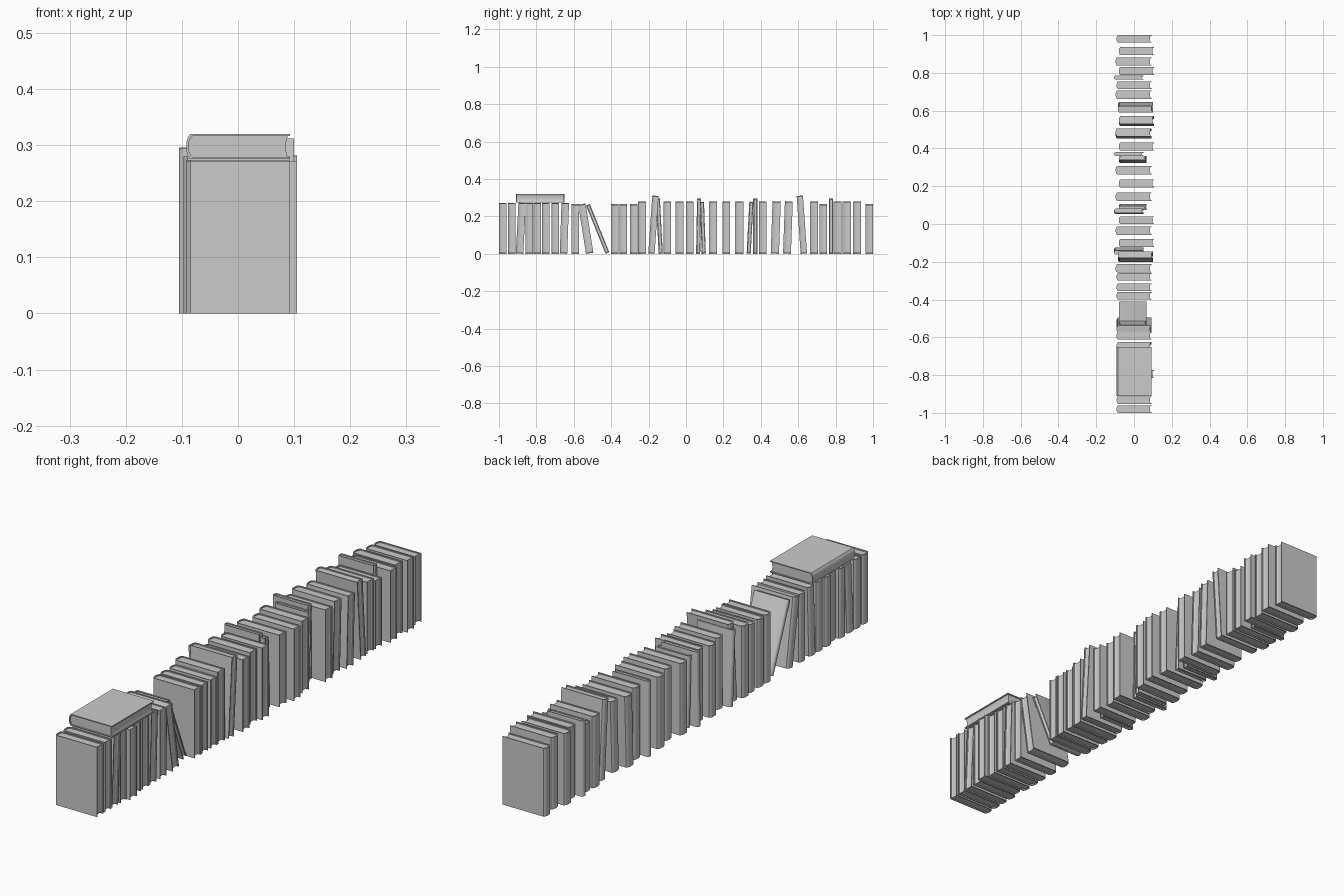
import bpy, bmesh, math

cube = bpy.data.objects.get("Cube")
if cube:
    bpy.data.objects.remove(cube)

grey = bpy.data.materials.new("plain grey")
grey.use_nodes = True
grey.diffuse_color = (0.6, 0.6, 0.6, 1)
grey.node_tree.nodes["Principled BSDF"].inputs["Base Color"].default_value = grey.diffuse_color

COVER = 0.004   # board thickness
INSET = 0.004   # how far the pages sit inside the boards
BULGE = 0.007   # roundness of the spine

# Book kinds: spine x, fore edge x, thickness, height
KINDS = {
    "low": (-0.092, 0.092, 0.04, 0.266),
    "wide": (-0.097, 0.092, 0.044, 0.28),
    "deep": (-0.08, 0.105, 0.042, 0.28),
    "shallow": (-0.105, 0.05, 0.022, 0.295),
    "tall": (-0.085, 0.1, 0.034, 0.31),
    "slim": (-0.08, 0.065, 0.022, 0.278),
    "large": (-0.092, 0.093, 0.045, 0.26),
}


def prism(bm, outline, low, high):
    """Extrude a flat outline from low to high."""
    base = [bm.verts.new((x, y, low)) for x, y in outline]
    face = bm.faces.new(base)
    top = bmesh.ops.extrude_face_region(bm, geom=[face])["geom"]
    moved = [v for v in top if isinstance(v, bmesh.types.BMVert)]
    bmesh.ops.translate(bm, verts=moved, vec=(0, 0, high - low))


def curve(x, half, bulge, steps=10):
    """Bowed line across the thickness, from +half to -half."""
    rows = [1 - 2 * i / steps for i in range(steps + 1)]
    return [(x - bulge * (1 - abs(u) ** 3), u * half) for u in rows]


def make_book(name, kind):
    spine, fore, thick, height = KINDS[kind]
    half = thick / 2
    inner = half - COVER
    bm = bmesh.new()
    # Cover wraps round the spine
    outside = curve(spine + BULGE, half, BULGE)
    inside = curve(spine + BULGE + COVER, inner, BULGE)
    cover = [(fore, half)] + outside + [(fore, -half), (fore, -inner)]
    cover += inside[::-1] + [(fore, inner)]
    prism(bm, cover, 0, height)
    # Page block with hollow fore edge
    pages = inside + curve(fore - INSET, inner, BULGE / 2)[::-1]
    prism(bm, pages, INSET, height - INSET)
    bmesh.ops.recalc_face_normals(bm, faces=bm.faces)
    mesh = bpy.data.meshes.new(name)
    bm.to_mesh(mesh)
    bm.free()
    mesh.materials.append(grey)
    book = bpy.data.objects.new(name, mesh)
    bpy.context.collection.objects.link(book)
    bpy.context.view_layer.objects.active = book
    book.select_set(True)
    bpy.ops.object.shade_smooth_by_angle(angle=math.radians(35))
    book.select_set(False)
    return book


# Standing books: kind, y at the foot, lean in degrees towards +y
ROW = [
    ("low", -0.98, 0), ("low", -0.932, 0), ("low", -0.89, 3),
    ("low", -0.838, 0), ("deep", -0.795, 0), ("low", -0.75, 0),
    ("low", -0.7, 0), ("low", -0.655, 2), ("low", -0.592, 0),
    ("low", -0.515, -9), ("slim", -0.42, -22), ("low", -0.38, 0),
    ("low", -0.335, 0), ("low", -0.28, 0), ("wide", -0.235, 0),
    ("tall", -0.185, 4), ("shallow", -0.135, -3), ("deep", -0.1, 0),
    ("wide", -0.035, 0), ("deep", 0.02, 0), ("shallow", 0.065, 1),
    ("slim", 0.095, -2), ("wide", 0.145, 0), ("deep", 0.215, 0),
    ("wide", 0.285, 0), ("slim", 0.335, 3), ("shallow", 0.37, 0),
    ("deep", 0.41, 0), ("wide", 0.475, 2), ("deep", 0.54, 2),
    ("tall", 0.63, -4), ("wide", 0.685, 0), ("low", 0.735, 0),
    ("shallow", 0.775, 0), ("deep", 0.81, 0), ("wide", 0.86, 0),
    ("deep", 0.915, 0), ("low", 0.98, 0),
]

for number, (kind, y, lean) in enumerate(ROW, 1):
    book = make_book(f"book_{number}", kind)
    angle = math.radians(lean)
    lift = KINDS[kind][2] / 2 * abs(math.sin(angle))
    book.location = (0, y, lift)
    book.rotation_euler.x = -angle
    # Shorten books standing under the lying one
    if y < -0.64:
        book.scale.z = 0.272 / KINDS[kind][3]

# Book lying on top of the row
lying = make_book("lying_book", "large")
lying.rotation_euler.x = math.pi / 2
lying.location = (0, -0.65, 0.2975)
